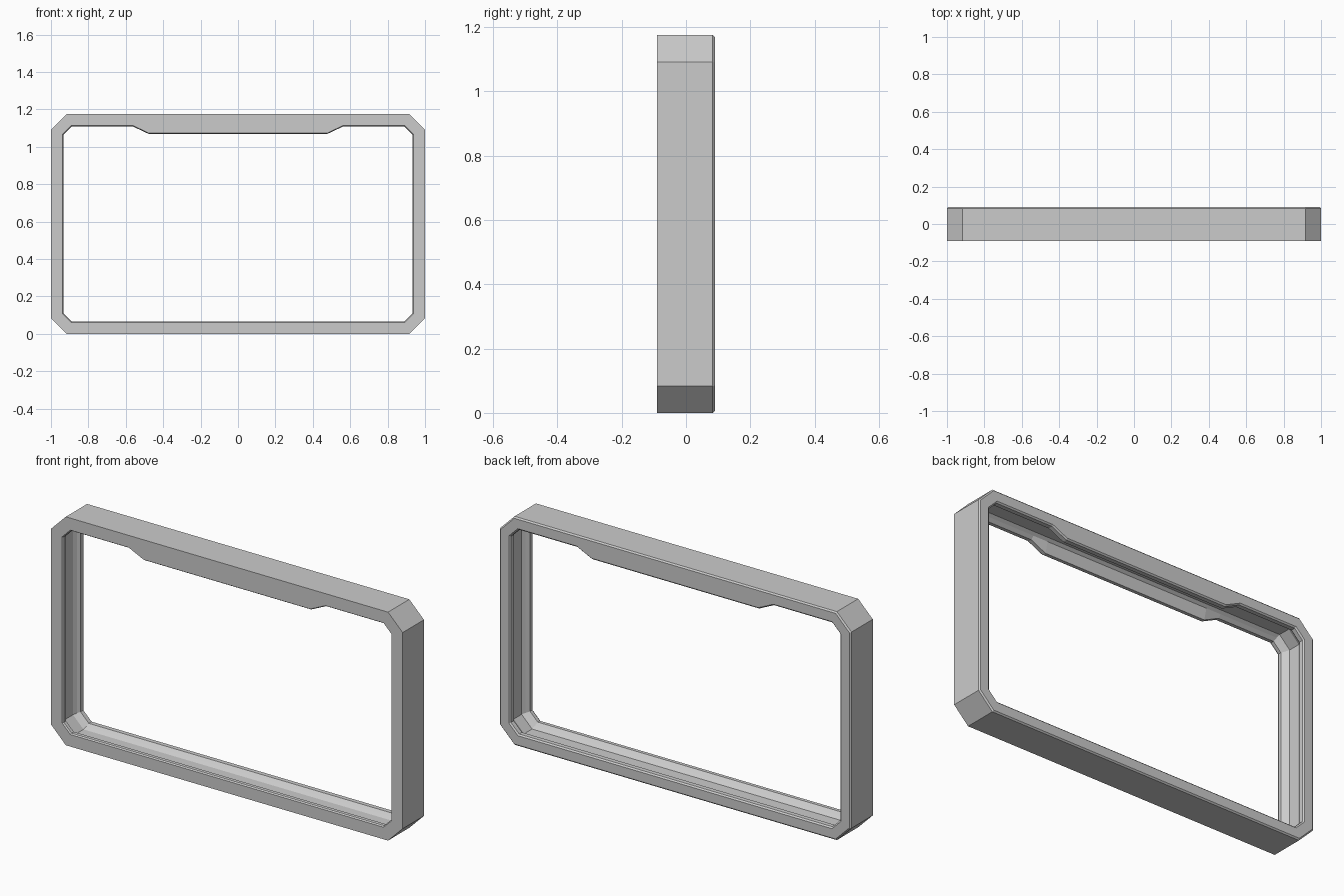
import bpy
import bmesh

if "Cube" in bpy.data.objects:
    bpy.data.objects.remove(bpy.data.objects["Cube"], do_unlink=True)

HALF_W, HEIGHT, CHAMFER = 1.0, 1.175, 0.083


def make_material(name, value):
    mat = bpy.data.materials.new(name)
    mat.use_nodes = True
    colour = (value, value, value, 1)
    mat.diffuse_color = colour
    mat.node_tree.nodes["Principled BSDF"].inputs["Base Color"].default_value = colour
    return mat


def outline(inset, drop):
    """Chamfered rectangle offset inwards, with a dropped tab along the top."""
    w, low, high = HALF_W - inset, inset, HEIGHT - inset
    c = CHAMFER - inset * 0.586
    right = [(w - c, low), (w, low + c), (w, high - c), (w - c, high),
             (0.56, high), (0.475, high - drop)]
    return right + [(-x, z) for x, z in reversed(right)]


# Cross-section of the frame: inset from the outside, depth, tab drop
section = [
    (0.0, -0.09, 0.0),
    (0.0, 0.083, 0.0),
    (0.007, 0.09, 0.0),
    (0.055, 0.09, 0.04),
    (0.062, 0.083, 0.04),
    (0.062, 0.06, 0.04),
    (0.05, 0.048, 0.0),
    (0.04, 0.03, 0.0),
    (0.04, -0.035, 0.0),
    (0.052, -0.05, 0.0),
    (0.067, -0.065, 0.04),
    (0.067, -0.083, 0.04),
    (0.062, -0.09, 0.04),
]

# Bridge the cross-section rings into one closed frame
bm = bmesh.new()
rings = [[bm.verts.new((x, y, z)) for x, z in outline(inset, drop)]
         for inset, y, drop in section]
for i, ring in enumerate(rings):
    following = rings[(i + 1) % len(rings)]
    for j in range(len(ring)):
        k = (j + 1) % len(ring)
        bm.faces.new((ring[j], ring[k], following[k], following[j]))
bmesh.ops.recalc_face_normals(bm, faces=bm.faces)

mesh = bpy.data.meshes.new("bezel_frame")
bm.to_mesh(mesh)
bm.free()
mesh.materials.append(make_material("grey plastic", 0.6))
frame = bpy.data.objects.new("bezel_frame", mesh)
bpy.context.collection.objects.link(frame)
